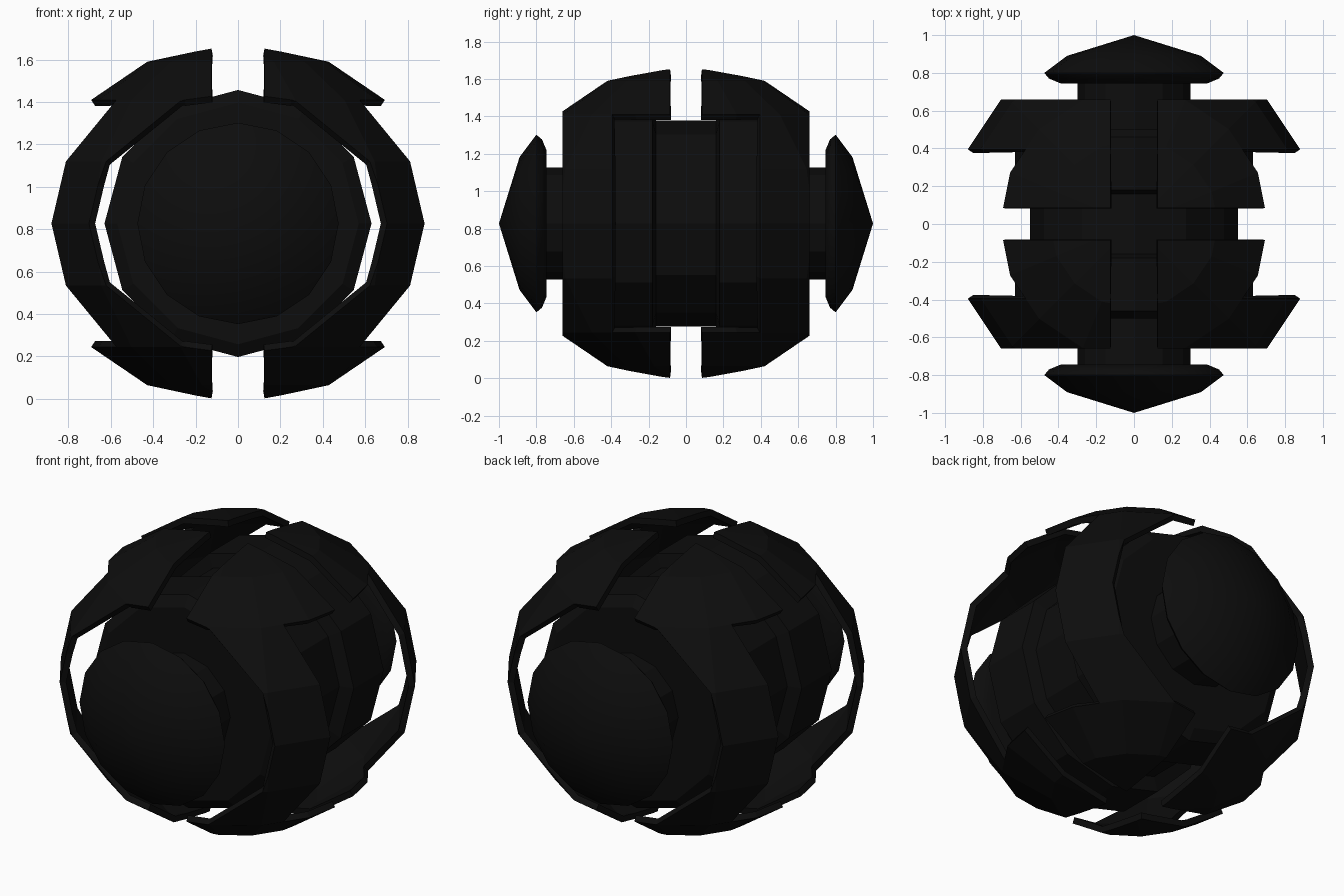
import bpy
import bmesh
import math
from mathutils import Matrix, Vector

CENTRE_Z = 0.827

cube = bpy.data.objects.get("Cube")
if cube:
    bpy.data.objects.remove(cube, do_unlink=True)

black = bpy.data.materials.new("black")
black.use_nodes = True
colour = (0.004, 0.004, 0.004, 1)
black.diffuse_color = colour
black.node_tree.nodes["Principled BSDF"].inputs["Base Color"].default_value = colour


def lathe(profile, segments):
    """Spin (radius, height) points about z."""
    bm = bmesh.new()
    verts = [bm.verts.new((r, 0, h)) for r, h in profile]
    edges = [bm.edges.new(pair) for pair in zip(verts, verts[1:])]
    bmesh.ops.spin(bm, geom=verts + edges, cent=(0, 0, 0), axis=(0, 0, 1),
                   angle=math.tau, steps=segments, use_duplicate=False)
    bmesh.ops.remove_doubles(bm, verts=bm.verts, dist=0.0005)
    bmesh.ops.recalc_face_normals(bm, faces=bm.faces)
    return bm


def add_object(name, bm):
    mesh = bpy.data.meshes.new(name)
    bm.to_mesh(mesh)
    bm.free()
    mesh.materials.append(black)
    obj = bpy.data.objects.new(name, mesh)
    obj.location.z = CENTRE_Z
    bpy.context.collection.objects.link(obj)
    return obj


def smooth(obj):
    bpy.ops.object.select_all(action='DESELECT')
    obj.select_set(True)
    bpy.context.view_layer.objects.active = obj
    bpy.ops.object.shade_smooth_by_angle(angle=math.radians(35))


# Stepped core drum along y, with a narrow neck at each end
half = [(0.55, 0.16), (0.63, 0.18), (0.63, 0.46), (0.57, 0.50), (0.30, 0.50), (0.30, 0.76), (0, 0.76)]
core = lathe([(r, -h) for r, h in reversed(half)] + half, 12)
bmesh.ops.rotate(core, verts=core.verts, matrix=Matrix.Rotation(math.pi / 2, 3, 'X'))
add_object("core_drum", core)

# Lens-shaped cap on each end
for name, turn in (("front_cap", 1), ("back_cap", -1)):
    cap = lathe([(0, 0.745), (0.39, 0.745), (0.45, 0.77), (0.475, 0.80),
                 (0.355, 0.89), (0, 1.0)], 16)
    bmesh.ops.rotate(cap, verts=cap.verts, matrix=Matrix.Rotation(turn * math.pi / 2, 3, 'X'))
    smooth(add_object(name, cap))

# Faceted outer shell, split into four C-shaped plates
GAP_X, GAP_Y, NOTCH_Y, END_Y, NOTCH_Z = 0.125, 0.085, 0.395, 0.66, 0.583
arc = [(0.445, 0.763), (0.71, NOTCH_Z), (0.912, 0.293)]
profile = [(0, 0.858)] + arc + [(0.97, 0)] + [(r, -h) for r, h in reversed(arc)] + [(0, -0.858)]


def keep(face):
    c = face.calc_center_median()
    x, y, z = abs(c.x), abs(c.y), abs(c.z)
    return x > GAP_X and GAP_Y < y < END_Y and (y > NOTCH_Y or z > NOTCH_Z)


for x_name, sx in (("left", 1), ("right", -1)):
    for y_name, sy in (("back", 1), ("front", -1)):
        shell = lathe(profile, 16)
        cuts = [((GAP_X * sx, 0, 0), (1, 0, 0))]
        cuts += [((0, d * sy, 0), (0, 1, 0)) for d in (GAP_Y, NOTCH_Y, END_Y)]
        for point, normal in cuts:
            bmesh.ops.bisect_plane(shell, geom=shell.verts[:] + shell.edges[:] + shell.faces[:],
                                   dist=0.0001, plane_co=Vector(point), plane_no=Vector(normal))
        waste = []
        for f in shell.faces:
            c = f.calc_center_median()
            if c.x * sx < 0 or c.y * sy < 0 or not keep(f):
                waste.append(f)
        bmesh.ops.delete(shell, geom=waste, context='FACES')
        plate = add_object(f"{y_name}_{x_name}_shell_plate", shell)
        thick = plate.modifiers.new("thickness", 'SOLIDIFY')
        thick.thickness = 0.035
        thick.offset = -1
